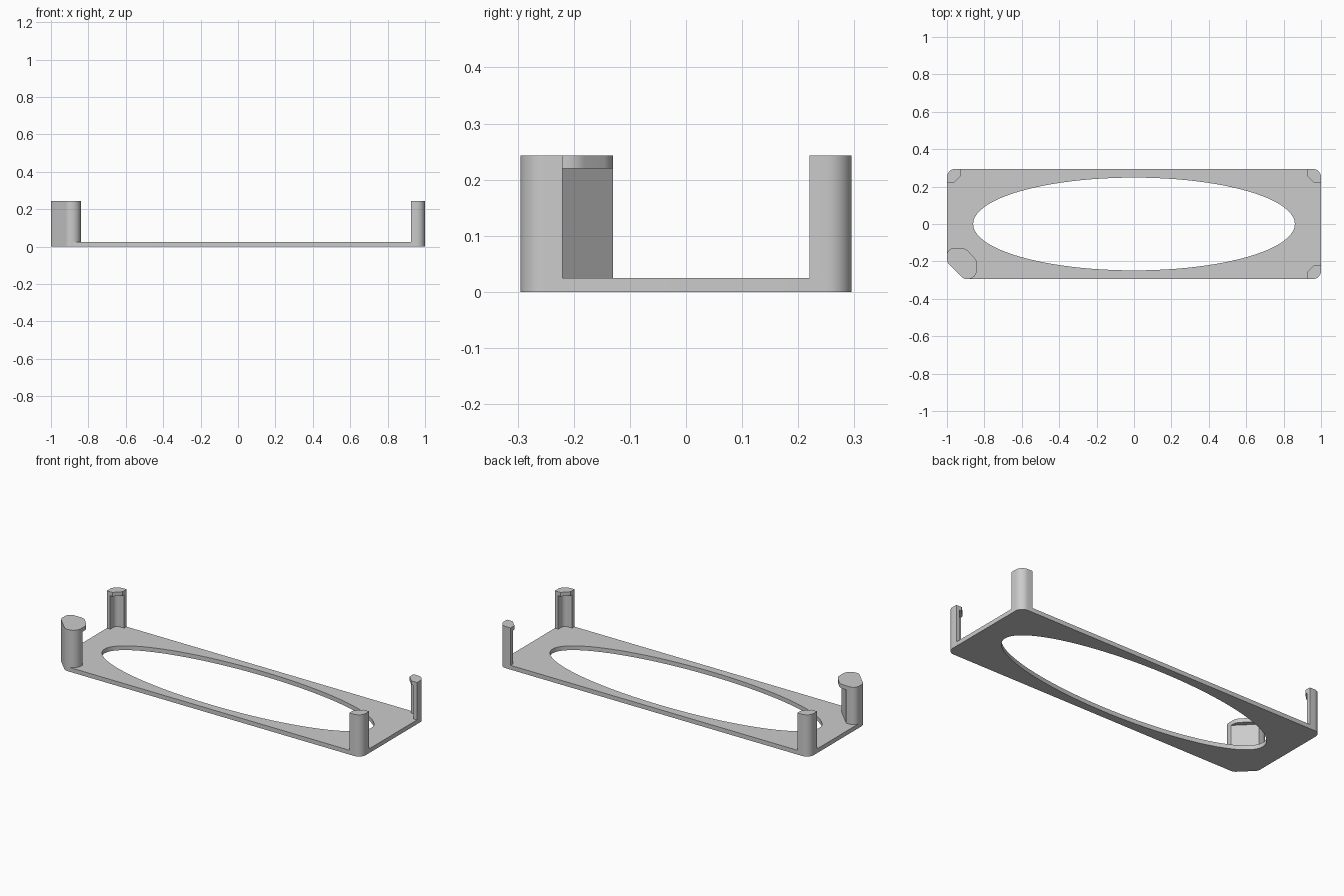
import bpy, bmesh, math
from mathutils import Vector

cube = bpy.data.objects.get("Cube")
if cube:
    bpy.data.objects.remove(cube, do_unlink=True)

grey = bpy.data.materials.new("light_grey")
grey.use_nodes = True
colour = (0.6, 0.6, 0.6, 1)
grey.diffuse_color = colour
grey.node_tree.nodes["Principled BSDF"].inputs["Base Color"].default_value = colour

W, D = 1.0, 0.295               # half width and half depth
FLOOR, LIP, TOP = 0.025, 0.22, 0.243


def rounded(corners, steps=8):
    """Outline from (x, y, radius) corners, each corner filleted."""
    out = []
    for i, (x, y, r) in enumerate(corners):
        p = Vector((x, y))
        if r == 0:
            out.append(p)
            continue
        a = (Vector(corners[i - 1][:2]) - p).normalized()
        b = (Vector(corners[(i + 1) % len(corners)][:2]) - p).normalized()
        half = a.angle(b) / 2
        centre = p + (a + b).normalized() * r / math.sin(half)
        start = p + a * r / math.tan(half) - centre
        end = p + b * r / math.tan(half) - centre
        sweep = math.pi - 2 * half
        for k in range(steps + 1):
            t = k / steps
            out.append(centre + (start * math.sin((1 - t) * sweep)
                                 + end * math.sin(t * sweep)) / math.sin(sweep))
    return out


def prism(name, loops, z0, z1):
    """Extrude flat outlines (later ones are holes) from z0 to z1."""
    curve = bpy.data.curves.new(name, 'CURVE')
    curve.dimensions = '2D'
    curve.fill_mode = 'BOTH'
    curve.extrude = (z1 - z0) / 2
    for loop in loops:
        s = curve.splines.new('POLY')
        s.points.add(len(loop) - 1)
        for pt, p in zip(s.points, loop):
            pt.co = (p[0], p[1], 0, 1)
        s.use_cyclic_u = True
    ob = bpy.data.objects.new(name, curve)
    bpy.context.collection.objects.link(ob)
    bpy.ops.object.select_all(action='DESELECT')
    ob.select_set(True)
    bpy.context.view_layer.objects.active = ob
    bpy.ops.object.convert(target='MESH')
    ob = bpy.context.object
    bm = bmesh.new()
    bm.from_mesh(ob.data)
    bmesh.ops.translate(bm, verts=bm.verts, vec=(0, 0, (z0 + z1) / 2))
    bmesh.ops.remove_doubles(bm, verts=bm.verts, dist=1e-5)
    bmesh.ops.recalc_face_normals(bm, faces=bm.faces)
    bm.to_mesh(ob.data)
    bm.free()
    ob.data.materials.clear()
    ob.data.materials.append(grey)
    bpy.ops.object.shade_smooth_by_angle(angle=math.radians(30))


# Base plate with one cut corner and an oval opening
R = 0.045
cut_corner = [(-W, -0.205, 0.04), (-0.91, -D, 0.04)]
plate = rounded(cut_corner + [(W, -D, R), (W, D, R), (-W, D, R)])
oval = [(0.86 * math.cos(a), 0.248 * math.sin(a))
        for a in (math.tau * i / 96 for i in range(96))]
prism("base_plate", [plate, oval], 0, FLOOR)

# Three thin corner posts: a hollowed angle with a clip lip on top
IN_X, IN_Y, WALL = W - 0.075, D - 0.075, 0.022
angle = rounded([(IN_X, D, 0), (IN_X, D - WALL, 0), (W - WALL, D - WALL, 0.025),
                 (W - WALL, IN_Y, 0), (W, IN_Y, 0), (W, D, R)])
lip = rounded([(IN_X, D, 0), (IN_X, D - 0.036, 0), (W - 0.036, IN_Y, 0),
               (W, IN_Y, 0), (W, D, R)])
for where, sx, sy in (("front_left", 1, -1), ("back_left", 1, 1), ("back_right", -1, 1)):
    prism(where + "_post", [[(p.x * sx, p.y * sy) for p in angle]], FLOOR, LIP)
    prism(where + "_lip", [[(p.x * sx, p.y * sy) for p in lip]], LIP, TOP)

# Wide post at the cut corner: flat inner face below an overhanging lip
foot = cut_corner + [(-0.84, -D, 0.05)]
body = rounded(foot + [(-0.84, -0.232, 0), (-0.942, -0.13, 0), (-W, -0.13, 0.035)])
cap = rounded(foot + [(-0.84, -0.195, 0.05), (-0.9, -0.13, 0.05), (-W, -0.13, 0.035)])
prism("front_right_wide_post", [body], FLOOR, LIP)
prism("front_right_wide_lip", [cap], LIP, TOP)
